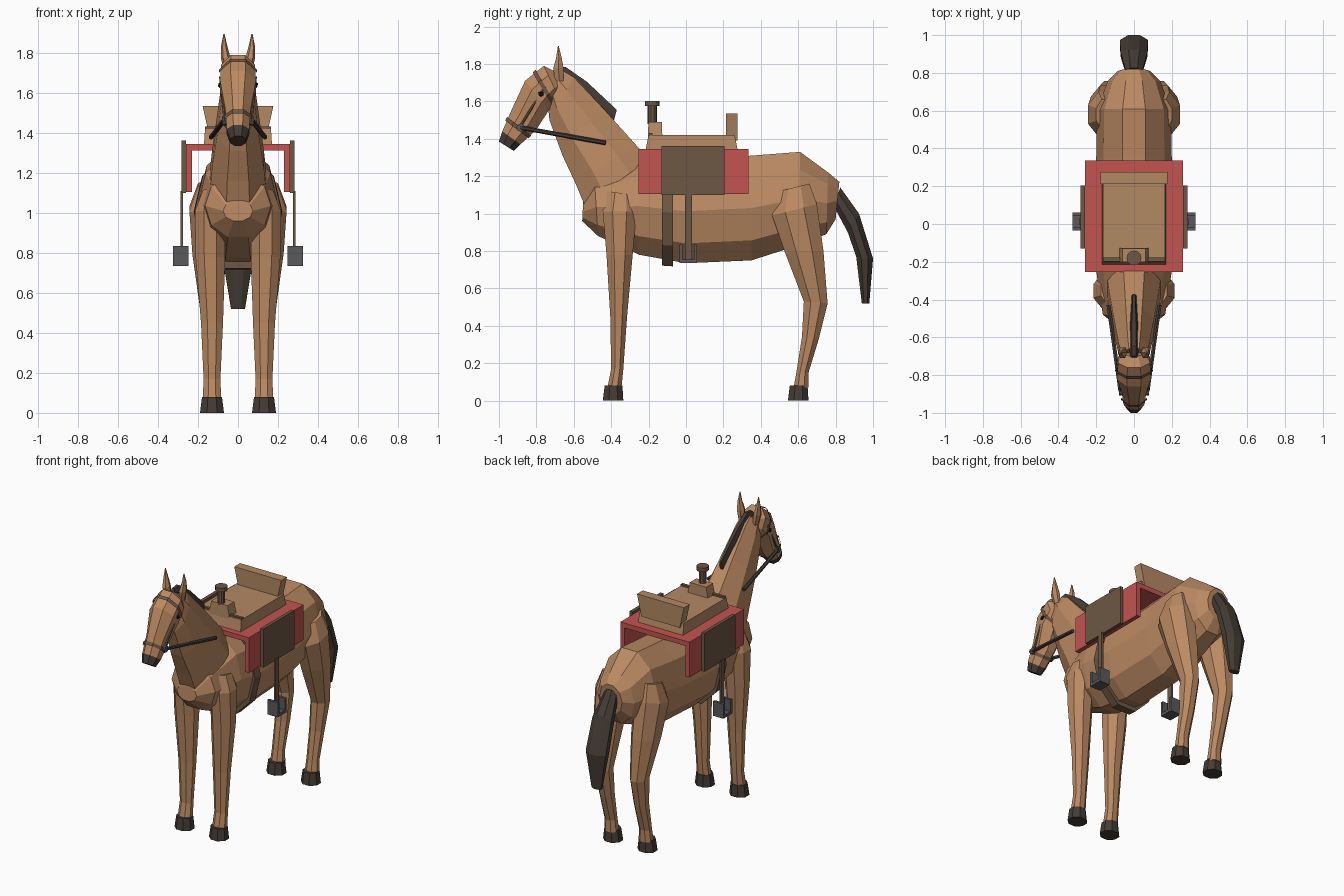
import bpy, bmesh
from math import sin, cos, pi
from mathutils import Vector, Matrix

cube = bpy.data.objects.get("Cube")
if cube:
    bpy.data.objects.remove(cube)


def material(name, rgb):
    m = bpy.data.materials.new(name)
    m.use_nodes = True
    m.diffuse_color = (*rgb, 1)
    m.node_tree.nodes["Principled BSDF"].inputs["Base Color"].default_value = (*rgb, 1)
    return m


COAT = material("chestnut coat", (0.50, 0.255, 0.125))
HAIR = material("dark hair", (0.06, 0.045, 0.035))
RED = material("red cloth", (0.54, 0.09, 0.08))
LEATHER = material("dark leather", (0.155, 0.095, 0.056))
TAN = material("tan leather", (0.45, 0.25, 0.125))
IRON = material("grey iron", (0.10, 0.10, 0.11))
BLACK = material("eye black", (0.012, 0.01, 0.01))


def finish(name, bm, *mats):
    bmesh.ops.recalc_face_normals(bm, faces=bm.faces)
    me = bpy.data.meshes.new(name)
    bm.to_mesh(me)
    bm.free()
    for m in mats:
        me.materials.append(m)
    ob = bpy.data.objects.new(name, me)
    bpy.context.collection.objects.link(ob)
    return ob


def loft(name, rings, mats, n=8, cap=True, painted=()):
    """Skin n-sided rings, each (y, z of one edge, y, z of other edge, half width, centre x)."""
    bm = bmesh.new()
    ang = [2 * pi * (i + 0.5) / n for i in range(n)]
    cm = max(cos(a) for a in ang)
    sm = max(sin(a) for a in ang)
    loops = []
    for ya, za, yb, zb, w, *rest in rings:
        cx = rest[0] if rest else 0
        a, b = Vector((cx, ya, za)), Vector((cx, yb, zb))
        mid, half = (a + b) / 2, (b - a) / 2
        loops.append([bm.verts.new(mid + half * (cos(t) / cm) + Vector((w * sin(t) / sm, 0, 0)))
                      for t in ang])
    for k, (p, q) in enumerate(zip(loops, loops[1:])):
        for i in range(n):
            j = (i + 1) % n
            f = bm.faces.new((p[i], p[j], q[j], q[i]))
            f.material_index = int(k in painted)
    if cap:
        f = bm.faces.new(loops[0])
        f.material_index = int(0 in painted)
        bm.faces.new(loops[-1])
    return finish(name, bm, *mats)


def box(name, mat, x, y, z, top=(1, 1)):
    """Box from ranges; top scales the upper face in x and y."""
    bm = bmesh.new()
    bmesh.ops.create_cube(bm, size=1)
    for v in bm.verts:
        tx, ty = top if v.co.z > 0 else (1, 1)
        v.co = [(r[0] + r[1]) / 2 + c * t * (r[1] - r[0])
                for r, c, t in zip((x, y, z), v.co, (tx, ty, 1))]
    return finish(name, bm, mat)


def rod(name, mat, a, b, r, sides=6):
    a, b = Vector(a), Vector(b)
    bm = bmesh.new()
    rot = (b - a).to_track_quat('Z', 'Y').to_matrix().to_4x4()
    bmesh.ops.create_cone(bm, cap_ends=True, segments=sides, radius1=r, radius2=r,
                          depth=(b - a).length, matrix=Matrix.Translation((a + b) / 2) @ rot)
    return finish(name, bm, mat)


# Body, neck, head and tail
loft("body", [
    (-.555, .96, -.55, 1.06, .075), (-.47, .88, -.49, 1.19, .165),
    (-.25, .78, -.25, 1.30, .20), (0, .735, 0, 1.29, .21),
    (.35, .75, .35, 1.31, .20), (.60, .83, .61, 1.33, .195),
    (.75, .89, .76, 1.22, .14), (.80, .97, .82, 1.17, .085)], [COAT], n=10)
loft("neck", [
    (-.54, 1.04, -.20, 1.29, .14), (-.59, 1.16, -.27, 1.37, .13),
    (-.66, 1.31, -.44, 1.56, .105), (-.73, 1.50, -.60, 1.73, .08),
    (-.74, 1.60, -.66, 1.765, .065)], [COAT])
loft("head", [
    (-1.0, 1.385, -.92, 1.335, .04), (-.982, 1.44, -.885, 1.37, .056),
    (-.93, 1.56, -.80, 1.45, .065), (-.86, 1.71, -.735, 1.55, .09),
    (-.76, 1.79, -.68, 1.62, .085), (-.70, 1.76, -.66, 1.66, .055)],
    [COAT, HAIR], painted=(0,))
loft("mane", [
    (-.72, 1.74, -.70, 1.78, .018), (-.68, 1.71, -.645, 1.785, .024),
    (-.57, 1.64, -.53, 1.705, .022), (-.39, 1.48, -.37, 1.555, .012)], [HAIR], n=6)
loft("tail", [
    (.79, 1.04, .825, 1.14, .045), (.865, .90, .925, 1.0, .07),
    (.91, .77, 1.0, .76, .075), (.94, .52, .98, .52, .035)], [HAIR])

# Bridle bands
loft("noseband", [(-.967, 1.498, -.842, 1.403, .068), (-.957, 1.517, -.828, 1.418, .07)],
     [LEATHER], cap=False)
loft("browband", [(-.82, 1.755, -.715, 1.575, .094), (-.805, 1.77, -.70, 1.59, .094)],
     [LEATHER], cap=False)
# Girth strap wrapped round the barrel
loft("girth", [(-.128, .722, -.128, 1.295, .218), (-.07, .718, -.07, 1.295, .222)],
     [LEATHER], n=10)

for side, s in (("left", 1), ("right", -1)):
    def mx(lo, hi):
        return sorted((s * lo, s * hi))

    # Legs and hooves
    loft(side + "_front_leg", [
        (-.42, 1.12, -.28, 1.10, .045, s * .13), (-.445, 1.01, -.265, 1.01, .075, s * .14),
        (-.425, .78, -.285, .78, .074, s * .138), (-.405, .45, -.315, .45, .055, s * .13),
        (-.40, .17, -.335, .17, .042, s * .13), (-.42, .07, -.345, .07, .046, s * .13)], [COAT])
    loft(side + "_hind_leg", [
        (.50, 1.12, .66, 1.16, .05, s * .15), (.46, .99, .70, 1.05, .095, s * .148),
        (.53, .79, .735, .80, .085, s * .143), (.63, .53, .757, .52, .055, s * .135),
        (.62, .34, .71, .33, .045, s * .13), (.59, .15, .655, .15, .04, s * .13),
        (.575, .07, .655, .07, .045, s * .13)], [COAT])
    for part, y in (("front", -.39), ("hind", .60)):
        loft(f"{side}_{part}_hoof", [
            (y - .055, 0, y + .055, 0, .06, s * .13),
            (y - .045, .08, y + .05, .08, .05, s * .13)], [HAIR])

    # Ear, eye
    loft(side + "_ear", [
        (-.70, 1.71, -.655, 1.71, .018, s * .052), (-.71, 1.775, -.655, 1.78, .024, s * .062),
        (-.695, 1.83, -.665, 1.835, .016, s * .069), (-.685, 1.895, -.68, 1.895, .003, s * .07)],
        [COAT], n=6)
    bm = bmesh.new()
    bmesh.ops.create_icosphere(bm, subdivisions=1, radius=.017,
                               matrix=Matrix.Translation((s * .085, -.775, 1.64)))
    finish(side + "_eye", bm, BLACK)

    # Bridle straps and reins
    rod(side + "_cheek_strap", LEATHER, (s * .066, -.89, 1.46), (s * .088, -.755, 1.68), .007)
    rod(side + "_bit", IRON, (s * .055, -.885, 1.46), (s * .08, -.885, 1.46), .022, 8)
    rod(side + "_rein", HAIR, (s * .072, -.885, 1.46), (s * .135, -.43, 1.378), .012)

    # Saddle cloth side, flap and stirrup
    box(side + "_cloth_side", RED, mx(.23, .26), (-.255, .335), (1.105, 1.345))
    box(side + "_saddle_flap", LEATHER, mx(.26, .283), (-.13, .205), (1.1, 1.362))
    box(side + "_stirrup_strap", LEATHER, mx(.274, .288), (-.005, .032), (.755, 1.11))
    box(side + "_stirrup_floor", IRON, mx(.247, .325), (-.035, .06), (.735, .755))
    for end, y in (("front", -.035), ("back", .043)):
        box(f"{side}_stirrup_{end}", IRON, mx(.247, .325), (y, y + .017), (.735, .835))

# Saddle
box("cloth_top", RED, (-.26, .26), (-.255, .335), (1.312, 1.345))
box("seat", TAN, (-.17, .17), (-.215, .275), (1.345, 1.42), top=(.97, .94))
box("cantle", TAN, (-.145, .145), (.213, .275), (1.39, 1.535), top=(1.22, 1))
box("pommel", TAN, (-.088, .088), (-.205, -.125), (1.36, 1.49), top=(.7, .9))
box("pommel_bar", LEATHER, (-.165, .165), (-.198, -.178), (1.41, 1.432))
rod("horn", LEATHER, (0, -.18, 1.48), (0, -.18, 1.58), .025, 10)
rod("horn_cap", LEATHER, (0, -.18, 1.575), (0, -.18, 1.602), .039, 12)
